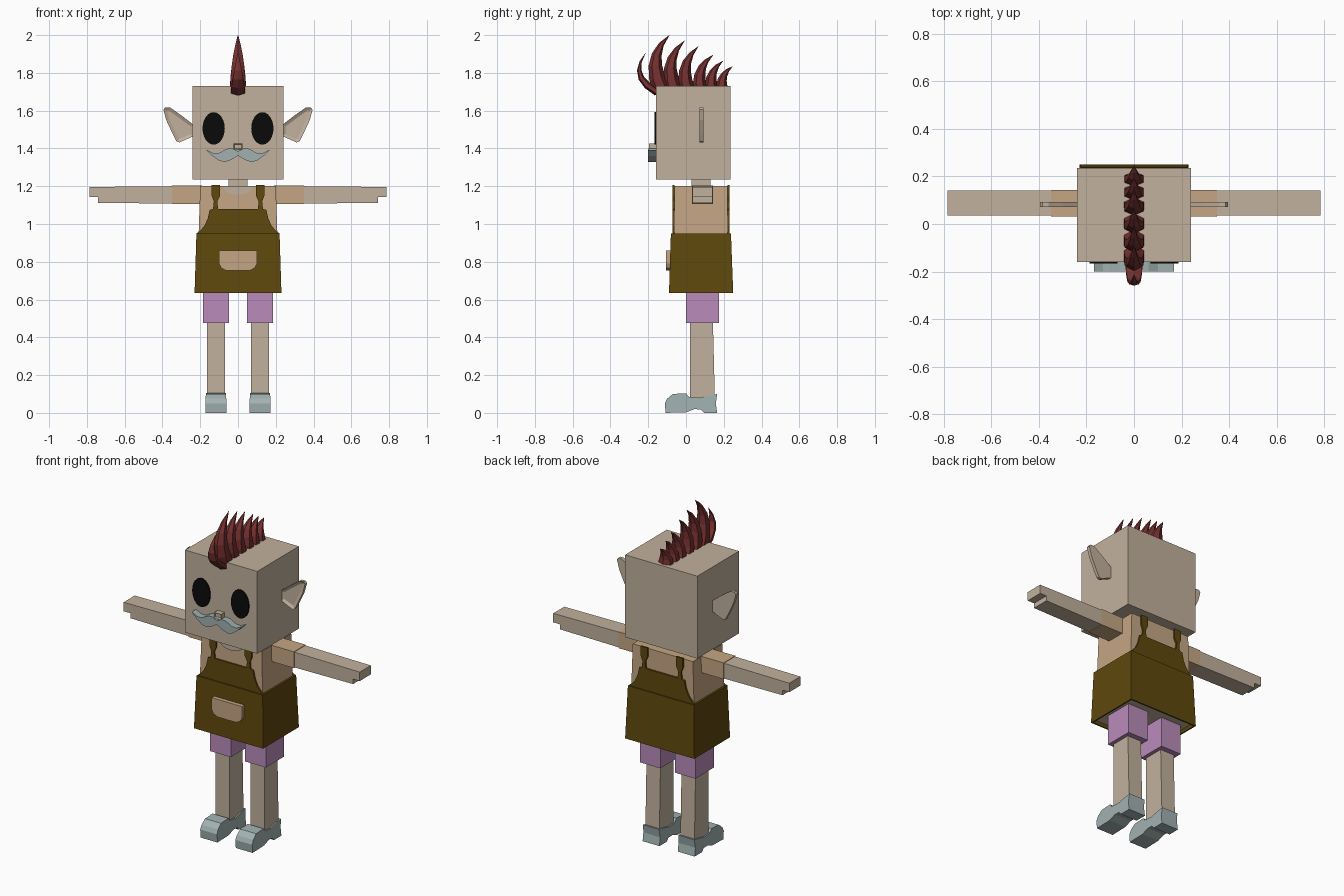
import bpy, bmesh, math
from mathutils import Vector

cube = bpy.data.objects.get("Cube")
if cube:
    bpy.data.objects.remove(cube, do_unlink=True)


def material(name, r, g, b):
    m = bpy.data.materials.new(name)
    m.use_nodes = True
    m.diffuse_color = (r, g, b, 1)
    m.node_tree.nodes["Principled BSDF"].inputs["Base Color"].default_value = (r, g, b, 1)
    return m


SKIN = material("skin", 0.54, 0.44, 0.34)
SHIRT = material("peach cloth", 0.56, 0.38, 0.23)
APRON = material("brown apron", 0.112, 0.065, 0.004)
SHORTS = material("lilac cloth", 0.49, 0.26, 0.49)
PALE = material("pale grey blue", 0.36, 0.44, 0.44)
HAIR = material("dark red hair", 0.18, 0.03, 0.03)
BLACK = material("black", 0.003, 0.003, 0.003)


def finish(name, bm, *mats):
    bmesh.ops.recalc_face_normals(bm, faces=bm.faces)
    me = bpy.data.meshes.new(name)
    bm.to_mesh(me)
    bm.free()
    for m in mats:
        me.materials.append(m)
    ob = bpy.data.objects.new(name, me)
    bpy.context.collection.objects.link(ob)
    return ob


def loft(bm, rings):
    """Skin a list of equal-length point rings and cap both ends."""
    vs = [[bm.verts.new(p) for p in ring] for ring in rings]
    n = len(vs[0])
    for a, b in zip(vs, vs[1:]):
        for i in range(n):
            bm.faces.new((a[i], a[(i + 1) % n], b[(i + 1) % n], b[i]))
    return bm.faces.new(vs[0]), bm.faces.new(vs[-1])


def rect(x0, x1, y0, y1, z):
    return [(x0, y0, z), (x1, y0, z), (x1, y1, z), (x0, y1, z)]


def block(name, mat, bottom, z0, z1, top=None):
    bm = bmesh.new()
    loft(bm, [rect(*bottom, z0), rect(*(top or bottom), z1)])
    return finish(name, bm, mat)


def plate(name, mat, pts, y0, y1, recess=None):
    """Extrude an x-z outline along y, optionally with a sunken front."""
    bm = bmesh.new()
    front, _ = loft(bm, [[(x, y, z) for x, z in pts] for y in (y0, y1)])
    if recess:
        bmesh.ops.recalc_face_normals(bm, faces=bm.faces)
        bmesh.ops.inset_individual(bm, faces=[front], thickness=recess, depth=-0.01)
    return finish(name, bm, mat)


def mirrored(half):
    return half + [(-x, z) for x, z in reversed(half) if x > 0]


def ellipse(cx, cz, rx, rz, start=0, end=2 * math.pi, n=24):
    return [(cx + rx * math.cos(start + (end - start) * i / n),
             cz + rz * math.sin(start + (end - start) * i / n)) for i in range(n)]


# Head, neck and torso
block("head", SKIN, (-0.24, 0.24, -0.16, 0.235), 1.235, 1.73)
block("neck", SKIN, (-0.05, 0.05, 0.03, 0.13), 1.15, 1.25)
block("shirt", SHIRT, (-0.21, 0.21, -0.065, 0.222), 0.9, 1.2, (-0.2, 0.2, -0.06, 0.22))
plate("neckline", SKIN, ellipse(0, 1.2, 0.078, 0.045, math.pi, 2 * math.pi, 14) + [(0.078, 1.2)],
      -0.067, -0.06)

# Apron skirt with a sunken underside
bm = bmesh.new()
under, _ = loft(bm, [rect(-0.23, 0.23, -0.09, 0.25, 0.635), rect(-0.22, 0.22, -0.08, 0.238, 0.95)])
bmesh.ops.recalc_face_normals(bm, faces=bm.faces)
bmesh.ops.inset_individual(bm, faces=[under], thickness=0.012, depth=0)
bmesh.ops.inset_individual(bm, faces=[under], thickness=0.001, depth=-0.02)
under.material_index = 1
finish("apron_skirt", bm, APRON, SKIN)

# Apron bib with straps, front and back
bib = mirrored([(0, 1.08), (0.105, 1.08), (0.11, 1.12), (0.095, 1.15), (0.095, 1.207),
                (0.14, 1.207), (0.14, 1.15), (0.128, 1.12), (0.132, 1.08), (0.15, 1.075),
                (0.16, 1.03), (0.178, 0.99), (0.2, 0.965), (0.22, 0.95)])
plate("bib_front", APRON, bib, -0.072, -0.062)
plate("bib_back", APRON, bib, 0.221, 0.231)
plate("pocket", SHIRT, mirrored([(0, 0.86), (0.1, 0.86), (0.1, 0.79), (0.09, 0.768),
                                 (0.065, 0.755), (0, 0.753)]), -0.107, -0.08)

# Face
plate("nose", SKIN, mirrored([(0, 1.426), (0.023, 1.426), (0.023, 1.394), (0, 1.394)]),
      -0.195, -0.155, 0.006)
plate("moustache", PALE, mirrored([(0, 1.385), (0.03, 1.4), (0.06, 1.398), (0.1, 1.376),
                                   (0.13, 1.375), (0.168, 1.393), (0.135, 1.36), (0.1, 1.335),
                                   (0.07, 1.328), (0.035, 1.34), (0, 1.362)]), -0.2, -0.155)

# Shoe side profile as (y, z)
shoe = [(-0.108, 0), (-0.112, 0.05), (-0.1, 0.075), (-0.07, 0.1), (0.0, 0.104), (0.015, 0.085),
        (0.07, 0.08), (0.12, 0.092), (0.165, 0.1), (0.158, 0.05), (0.165, 0),
        (0.095, 0), (0.08, 0.018), (0.045, 0.02), (0.0, 0.003)]

for s, side in ((1, "left"), (-1, "right")):
    def span(a, b, y0, y1):
        return (min(s * a, s * b), max(s * a, s * b), y0, y1)

    plate(side + "_eye", BLACK, ellipse(s * 0.129, 1.506, 0.059, 0.086), -0.167, -0.159)
    ear = [(0.235, 1.525), (0.3, 1.575), (0.36, 1.617), (0.385, 1.618), (0.395, 1.605),
           (0.38, 1.55), (0.345, 1.475), (0.325, 1.437), (0.31, 1.432), (0.235, 1.465)]
    plate(side + "_ear", SKIN, [(s * x, z) for x, z in ear], 0.072, 0.092, 0.018)
    # Arms
    block(side + "_sleeve", SHIRT, span(0.19, 0.35, 0.031, 0.143), 1.105, 1.203)
    arm = [(0.34, 1.2), (0.785, 1.196), (0.785, 1.142), (0.74, 1.142), (0.74, 1.112), (0.34, 1.108)]
    plate(side + "_arm", SKIN, [(s * x, z) for x, z in arm], 0.035, 0.14)
    # Legs
    block(side + "_shorts_leg", SHORTS, span(0.048, 0.185, 0.0, 0.175), 0.475, 0.7)
    block(side + "_leg", SKIN, span(0.07, 0.163, 0.02, 0.153), 0.07, 0.5,
          span(0.07, 0.163, 0.02, 0.142))
    # Shoes, slightly narrowed toward the top
    bm = bmesh.new()
    loft(bm, [[(s * (0.117 + e * (0.056 - 0.08 * max(z - 0.06, 0))), y, z) for y, z in shoe]
              for e in (-1, 1)])
    finish(side + "_shoe", bm, PALE)


# Mohawk: curved, tapering hexagonal spikes given as base, bend, tip in (y, z)
def spike(name, base, bend, tip, depth, width):
    p0, p1, p2 = Vector(base), Vector(bend), Vector(tip)
    rings = []
    for i in range(6):
        t = i / 5
        c = p0 * (1 - t) ** 2 + p1 * 2 * t * (1 - t) + p2 * t * t
        d = ((p1 - p0) * (1 - t) + (p2 - p1) * t).normalized()
        k = max(1 - t ** 1.6, 0.02)
        ring = []
        for j in range(6):
            a = j * math.pi / 3
            off = math.cos(a) * depth * k
            ring.append((math.sin(a) * width * k, c.x + d.y * off, c.y - d.x * off))
        rings.append(ring)
    bm = bmesh.new()
    loft(bm, rings)
    finish(name, bm, HAIR)


spike("front_lock", (-0.155, 1.70), (-0.305, 1.78), (-0.213, 1.908), 0.021, 0.042)
spikes = [(-0.125, -0.215, -0.088, 2.0), (-0.06, -0.125, -0.008, 1.97), (0.01, -0.04, 0.065, 1.94),
          (0.08, 0.045, 0.143, 1.895), (0.14, 0.11, 0.195, 1.863), (0.195, 0.17, 0.247, 1.835)]
for i, (y, bend, tip, z) in enumerate(spikes):
    spike("mohawk_spike_%d" % (i + 1), (y, 1.70), (bend, 1.70 + 0.62 * (z - 1.70)), (tip, z),
          0.047 - 0.003 * i, 0.05)
